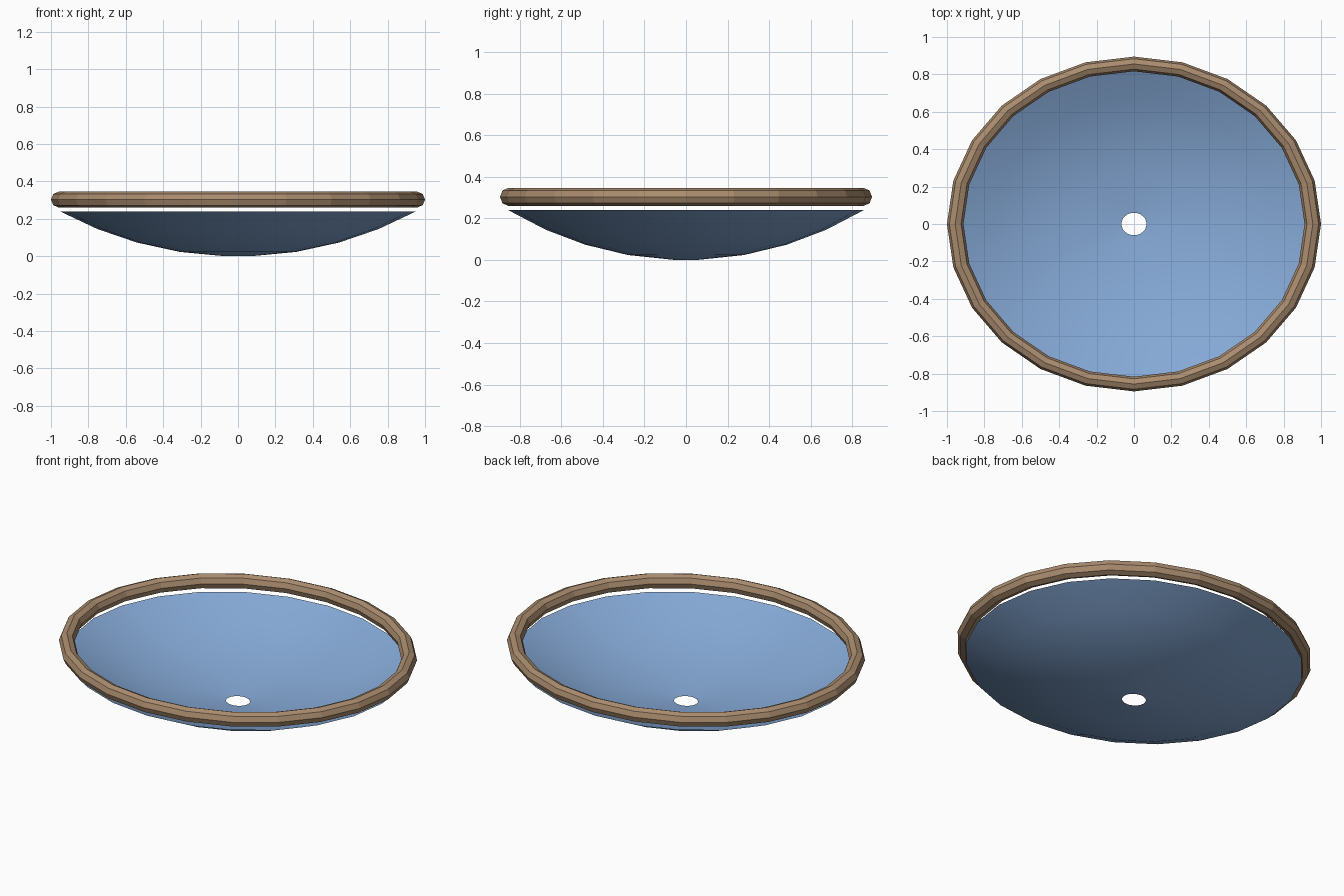
import bpy
import bmesh
import math

cube = bpy.data.objects.get("Cube")
if cube:
    bpy.data.objects.remove(cube, do_unlink=True)

SEGMENTS = 24      # sides around the oval
Y_SCALE = 0.895    # oval depth relative to its width


def make_material(name, color):
    mat = bpy.data.materials.new(name)
    mat.use_nodes = True
    mat.diffuse_color = color
    mat.node_tree.nodes["Principled BSDF"].inputs["Base Color"].default_value = color
    return mat


def lathe(name, profile, mat, closed=False, y_scale=Y_SCALE):
    """Sweep a (radius, z) profile around z into an oval shell."""
    bm = bmesh.new()
    rings = []
    for r, z in profile:
        ring = []
        for i in range(SEGMENTS):
            a = math.tau * i / SEGMENTS
            ring.append(bm.verts.new((r * math.cos(a), r * math.sin(a) * y_scale, z)))
        rings.append(ring)
    pairs = list(zip(rings, rings[1:]))
    if closed:
        pairs.append((rings[-1], rings[0]))
    for lower, upper in pairs:
        for i in range(SEGMENTS):
            j = (i + 1) % SEGMENTS
            bm.faces.new((lower[i], upper[i], upper[j], lower[j]))
    if closed:
        bmesh.ops.recalc_face_normals(bm, faces=bm.faces)
    mesh = bpy.data.meshes.new(name)
    bm.to_mesh(mesh)
    bm.free()
    mesh.materials.append(mat)
    obj = bpy.data.objects.new(name, mesh)
    bpy.context.collection.objects.link(obj)
    return obj


blue = make_material("soft_blue", (0.235, 0.395, 0.67, 1.0))
brown = make_material("wood_brown", (0.40, 0.262, 0.157, 1.0))

# Shallow dish: a thin spherical cap with a small hole in the middle
SPHERE = 2.0
dish_profile = [(r, SPHERE - math.sqrt(SPHERE ** 2 - r ** 2) - 0.001)
                for r in (0.067, 0.31, 0.54, 0.75, 0.95)]
dish = lathe("dish", dish_profile, blue, y_scale=0.9)
# Wind the faces so that their normals point up, into the dish
if dish.data.polygons[0].normal.z < 0:
    dish.data.flip_normals()
dish.data.shade_smooth()

# Faceted oval rim floating just above the dish
rim_profile = []
for k in range(8):
    a = math.tau * k / 8
    rim_profile.append((0.956 + 0.044 * math.cos(a), 0.303 + 0.043 * math.sin(a)))
rim = lathe("rim", rim_profile, brown, closed=True)
rim.data.shade_flat()
